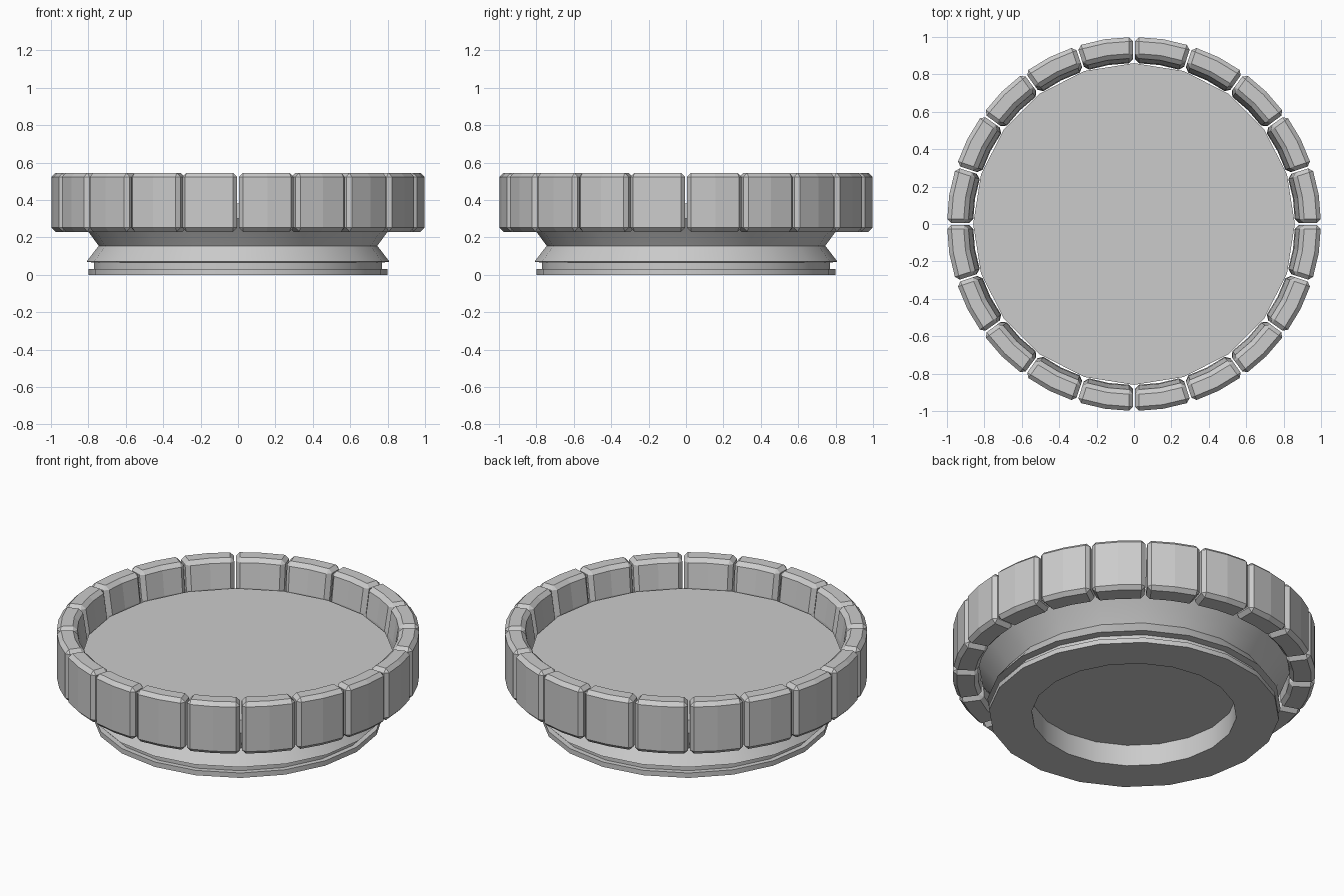
import bpy, bmesh, math

if "Cube" in bpy.data.objects:
    bpy.data.objects.remove(bpy.data.objects["Cube"])

SIDES = 20


def new_object(name, bm):
    bmesh.ops.recalc_face_normals(bm, faces=bm.faces)
    mesh = bpy.data.meshes.new(name)
    bm.to_mesh(mesh)
    bm.free()
    ob = bpy.data.objects.new(name, mesh)
    bpy.context.collection.objects.link(ob)
    return ob


def sweep(bm, profile, angles, closed):
    """Sweep (radius, z) points around z; returns the rings of vertices."""
    rings = [[bm.verts.new((r * math.cos(a), r * math.sin(a), z)) for r, z in profile]
             for a in angles]
    pairs = list(zip(rings, rings[1:])) + ([(rings[-1], rings[0])] if closed else [])
    n = len(profile)
    for p, q in pairs:
        for i in range(n - 1 if closed else n):
            j = (i + 1) % n
            bm.faces.new((p[i], q[i], q[j], p[j]))
    return rings


# Base body: recessed foot, grooved neck and the flat tray floor
body_profile = [(0.565, 0.13), (0.565, 0.0), (0.80, 0.0), (0.80, 0.03), (0.77, 0.03),
                (0.77, 0.065), (0.81, 0.07), (0.745, 0.155), (0.80, 0.23),
                (0.86, 0.30), (0.86, 0.38)]
bm = bmesh.new()
rings = sweep(bm, body_profile, [math.tau * k / SIDES for k in range(SIDES)], True)
bm.faces.new([r[0] for r in rings])
bm.faces.new([r[-1] for r in rings])
body = new_object("tray_body", bm)
bpy.context.view_layer.objects.active = body
body.select_set(True)
bpy.ops.object.shade_smooth_by_angle(angle=math.radians(30))
body.select_set(False)

# Rim: twenty bevelled blocks around the tray
block_profile = [(0.86, 0.23), (1.0, 0.23), (1.0, 0.545), (0.89, 0.545), (0.865, 0.38)]
half = math.radians(8.7)
bm = bmesh.new()
ends = sweep(bm, block_profile, (-half, 0, half), False)
bm.faces.new(ends[0])
bm.faces.new(ends[-1])
bmesh.ops.recalc_face_normals(bm, faces=bm.faces)
sharp = [e for e in bm.edges if e.calc_face_angle(0) > math.radians(30)]
bmesh.ops.bevel(bm, geom=sharp, offset=0.022, segments=1, affect='EDGES', profile=0.5)
first = new_object("rim_block", bm)
for k in range(SIDES):
    block = first if k == 0 else first.copy()
    block.name = f"rim_block_{k + 1}"
    block.rotation_euler.z = math.tau * (k + 0.5) / SIDES
    if k:
        bpy.context.collection.objects.link(block)
